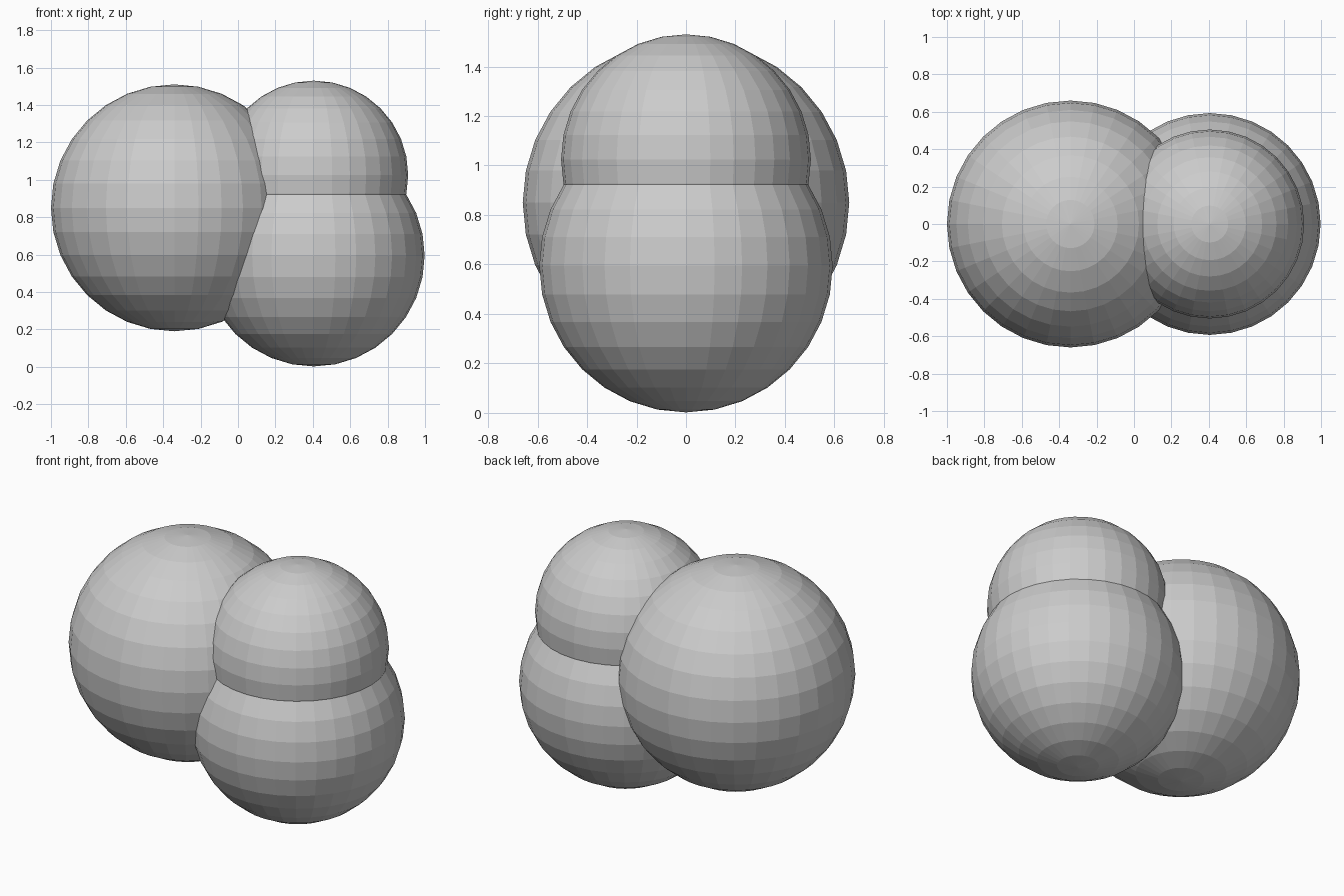
import bpy

if "Cube" in bpy.data.objects:
    bpy.data.objects.remove(bpy.data.objects["Cube"])

# Three overlapping flat-shaded balls: name, x, z, radius
balls = [
    ("large_ball", -0.34, 0.85, 0.66),
    ("lower_ball", 0.405, 0.595, 0.593),
    ("upper_ball", 0.405, 1.025, 0.505),
]

for name, x, z, radius in balls:
    bpy.ops.mesh.primitive_uv_sphere_add(
        segments=32, ring_count=16, radius=radius, location=(x, 0, z))
    bpy.context.object.name = name
    bpy.ops.object.shade_flat()
